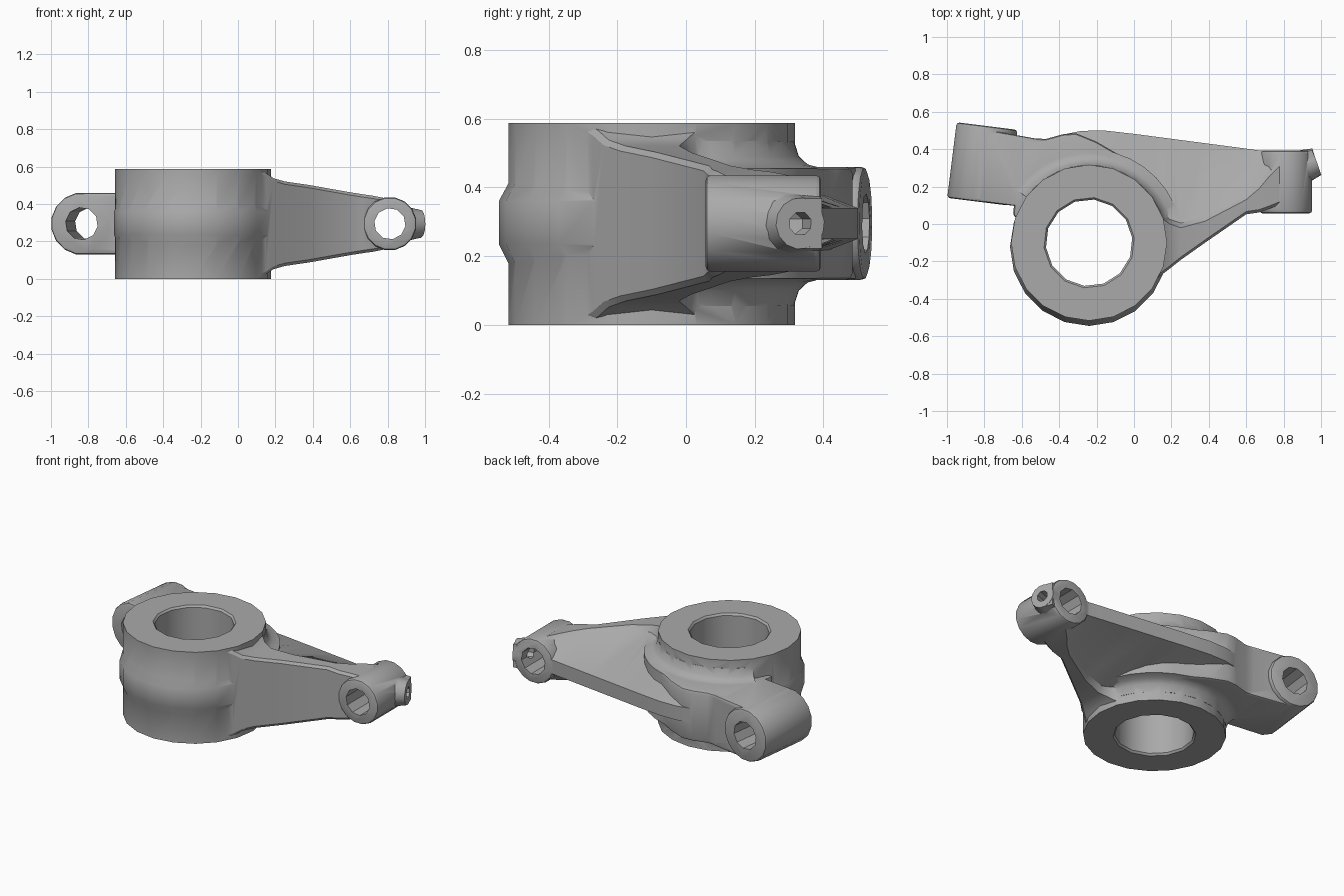
import bpy, bmesh, math
from mathutils import Vector

if "Cube" in bpy.data.objects:
    bpy.data.objects.remove(bpy.data.objects["Cube"])

MID = 0.295                      # height of the symmetry plane
HUB = Vector((-0.24, -0.1, 0))

metal = bpy.data.materials.new("cast_grey")
metal.use_nodes = True
metal.diffuse_color = (0.4, 0.4, 0.4, 1)
metal.node_tree.nodes["Principled BSDF"].inputs["Base Color"].default_value = metal.diffuse_color


def loft(name, rings, bevel=0):
    """Closed solid through a row of rings with equal point counts."""
    bm = bmesh.new()
    rows = [[bm.verts.new(p) for p in ring] for ring in rings]
    n = len(rows[0])
    for a, b in zip(rows, rows[1:]):
        for i in range(n):
            bm.faces.new((a[i], a[(i + 1) % n], b[(i + 1) % n], b[i]))
    bm.faces.new(rows[0])
    bm.faces.new(rows[-1])
    bmesh.ops.recalc_face_normals(bm, faces=bm.faces)
    mesh = bpy.data.meshes.new(name)
    bm.to_mesh(mesh)
    bm.free()
    mesh.materials.append(metal)
    ob = bpy.data.objects.new(name, mesh)
    bpy.context.collection.objects.link(ob)
    if bevel:
        m = ob.modifiers.new("soft_edges", 'BEVEL')
        m.width, m.segments, m.limit_method = bevel, 2, 'ANGLE'
        m.angle_limit = math.radians(35)
        apply(ob, m)
    return ob


def apply(ob, modifier):
    bpy.context.view_layer.objects.active = ob
    bpy.ops.object.modifier_apply(modifier=modifier.name)


def turned(name, origin, axis, profile, sides, bevel=0):
    """Round part from (radius, distance along axis) pairs."""
    axis = Vector(axis).normalized()
    u = axis.orthogonal().normalized()
    v = axis.cross(u)
    angles = [math.tau * (i + 0.5) / sides for i in range(sides)]
    rings = [[Vector(origin) + axis * d + (u * math.cos(a) + v * math.sin(a)) * r
              for a in angles] for r, d in profile]
    return loft(name, rings, bevel)


def combine(body, part, operation):
    m = body.modifiers.new("join", 'BOOLEAN')
    m.operation, m.solver, m.object = operation, 'EXACT', part
    apply(body, m)
    bpy.data.objects.remove(part)


# Hub with a raised band towards the front
body = turned("rocker_body", HUB, (0, 0, 1), [(0.417, 0), (0.417, 0.588)], 20)
band = turned("front_band", HUB + Vector((0, -0.022, 0)), (0, 0, 1),
              [(0.385, 0.16), (0.423, 0.235), (0.423, 0.36), (0.385, 0.43)], 20)

# Flared collar that blends the hub into the arms
half = [(0.3, 0.24), (0.415, 0.24), (0.43, 0.195), (0.455, 0.172), (0.5, 0.16)]
section = half + [(r, -h) for r, h in reversed(half)]
collar = loft("collar", [
    [HUB + Vector((r * math.cos(a), r * math.sin(a), MID + h)) for r, h in section]
    for a in [math.radians(14 + 10 * i) for i in range(14)]])

# Saddle behind the hub
plan = [(-0.648, 0.04), (-0.6, 0.46), (-0.47, 0.455), (-0.38, 0.48), (-0.31, 0.485),
        (-0.2, 0.44), (-0.08, 0.37), (0.03, 0.26), (0.11, 0.12), (0.12, 0), (-0.24, -0.1)]
saddle = loft("saddle", [[(x, y, MID + s) for x, y in plan] for s in (-0.165, 0.165)], 0.02)

# Long arm: tall front flange, web thinning to the back edge
# (x, front y, flange inner y, back y, flange half height, web half height)
stations = [(-0.46, 0.1, 0.25, 0.45, 0.15, 0.13), (-0.36, 0, 0.25, 0.482, 0.15, 0.13),
            (-0.28, 0, 0.25, 0.498, 0.15, 0.13), (-0.16, -0.1, 0.25, 0.5, 0.15, 0.13),
            (0.0, -0.15, 0.15, 0.482, 0.16, 0.14), (0.12, -0.292, 0.05, 0.466, 0.285, 0.165),
            (0.15, -0.27, 0.03, 0.462, 0.27, 0.175),
            (0.19, -0.24, 0.0, 0.457, 0.243, 0.185), (0.25, -0.192, -0.02, 0.449, 0.226, 0.19),
            (0.38, -0.1, 0.015, 0.432, 0.207, 0.178), (0.6, 0.052, 0.13, 0.403, 0.168, 0.148),
            (0.67, 0.062, 0.19, 0.393, 0.157, 0.14), (0.72, 0.08, 0.25, 0.39, 0.15, 0.13),
            (0.82, 0.12, 0.35, 0.385, 0.13, 0.12)]
rings = []
for x, front, inner, back, h, web in stations:
    top = [(front, h - 0.015), (front + 0.015, h), (inner, h),
           (inner + 0.025, web), (back, 0.045)]
    rings.append([(x, y, MID + z) for y, z in top] +
                 [(x, y, MID - z) for y, z in reversed(top)])
long_arm = loft("long_arm", rings)

# Short arm: rounded eye plus a block running into the saddle
along = Vector((0.124, 0.992, 0)).normalized()
across = Vector((along.y, -along.x, 0))
eye = Vector((-0.811, 0.32, MID))
lobe = turned("short_arm_eye", eye, along, [(0.167, -0.202), (0.167, 0.205)], 16, 0.015)
block = loft("short_arm_block", [
    [eye + across * a + along * b + Vector((0, 0, s))
     for a, b in ((0, -0.2), (0.29, -0.2), (0.29, 0.17), (0, 0.185))]
    for s in (-0.164, 0.164)], 0.012)

# Eye and oil nozzle at the end of the long arm
tip = Vector((0.812, 0, MID))
boss = turned("long_arm_eye", tip, (0, 1, 0), [(0.143, 0.057), (0.143, 0.393)], 16, 0.015)
outward = Vector((0.945, 0.327, 0)).normalized()
sideways = Vector((-outward.y, outward.x, 0))
nozzle_start = Vector((0.79, 0.268, MID))
nozzle = turned("nozzle", nozzle_start, outward,
                [(0.12, 0), (0.085, 0.15), (0.075, 0.198)], 14)
nozzle_back = loft("nozzle_back", [
    [nozzle_start + outward * d + sideways * s + Vector((0, 0, z))
     for s, z in ((0, -w), (0.068, -w), (0.068, w), (0, w))]
    for d, w in ((0.02, 0.11), (0.15, 0.083), (0.196, 0.073))])

for part in (band, collar, saddle, long_arm, lobe, block, boss, nozzle, nozzle_back):
    combine(body, part, 'UNION')

# Bores
cutters = [
    turned("hub_bore", HUB, (0, 0, 1),
           [(0.26, -0.02), (0.232, 0.012), (0.232, 0.576), (0.26, 0.608)], 14),
    turned("short_eye_bore", eye, along, [(0.087, -0.4), (0.087, 0.4)], 10),
    turned("long_eye_bore", tip, (0, 1, 0), [(0.084, -0.1), (0.084, 0.6)], 10),
    turned("nozzle_bore", nozzle_start, outward, [(0.035, 0.02), (0.035, 0.3)], 8)]
for cutter in cutters:
    combine(body, cutter, 'DIFFERENCE')

# Smooth shading with sharp edges kept
bpy.ops.object.select_all(action='DESELECT')
body.select_set(True)
bpy.context.view_layer.objects.active = body
bpy.ops.object.shade_smooth_by_angle(angle=math.radians(32))
